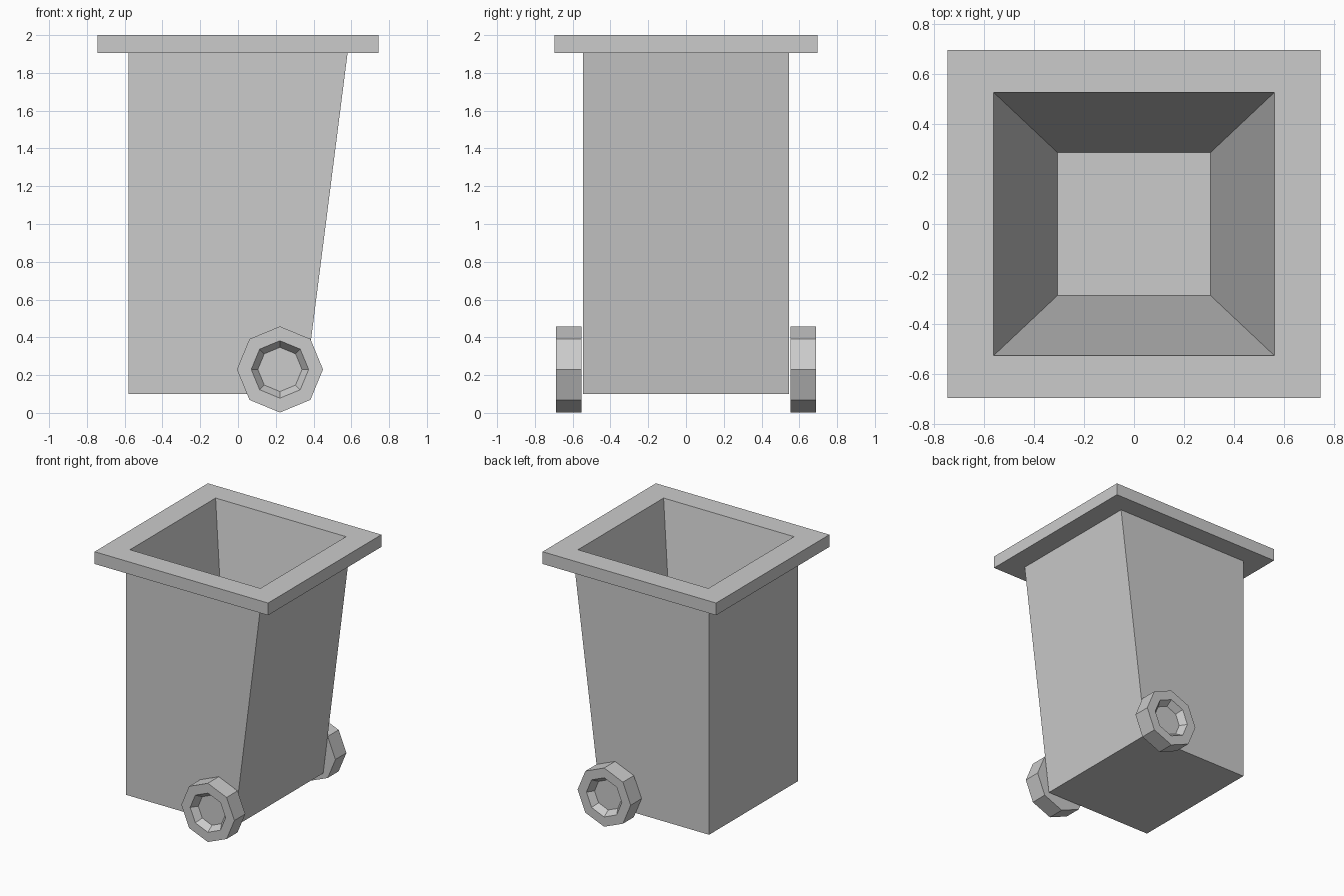
import bpy, bmesh
from math import sin, cos, pi

if "Cube" in bpy.data.objects:
    bpy.data.objects.remove(bpy.data.objects["Cube"])


def loft(name, rings):
    """Skin a list of equal-length point rings and cap both ends."""
    bm = bmesh.new()
    loops = [[bm.verts.new(p) for p in ring] for ring in rings]
    n = len(loops[0])
    for a, b in zip(loops, loops[1:]):
        for i in range(n):
            j = (i + 1) % n
            bm.faces.new((a[i], a[j], b[j], b[i]))
    bm.faces.new(loops[0][::-1])
    bm.faces.new(loops[-1])
    bmesh.ops.recalc_face_normals(bm, faces=bm.faces)
    mesh = bpy.data.meshes.new(name)
    bm.to_mesh(mesh)
    bm.free()
    obj = bpy.data.objects.new(name, mesh)
    bpy.context.collection.objects.link(obj)
    return obj


def rect(x0, x1, y, z):
    return [(x0, -y, z), (x1, -y, z), (x1, y, z), (x0, y, z)]


def octagon(r, y, cx=0.222, cz=0.23):
    return [(cx + r * cos(i * pi / 4), y, cz + r * sin(i * pi / 4)) for i in range(8)]


# Bin body: sloped shell, overhanging rim and tapered cavity
loft("bin_body", [
    rect(-0.58, 0.35, 0.545, 0.10),
    rect(-0.58, 0.58, 0.545, 1.905),
    rect(-0.745, 0.745, 0.695, 1.905),
    rect(-0.745, 0.745, 0.695, 2.0),
    rect(-0.56, 0.56, 0.525, 2.0),
    rect(-0.305, 0.305, 0.285, 0.65),
])

# Eight-sided wheels with a recessed hub, mirrored to the back
wheels = loft("wheels", [
    octagon(0.228, -0.553),
    octagon(0.228, -0.687),
    octagon(0.152, -0.687),
    octagon(0.117, -0.637),
])
mirror = wheels.modifiers.new("mirror", 'MIRROR')
mirror.use_axis = (False, True, False)
mirror.use_mirror_merge = False
